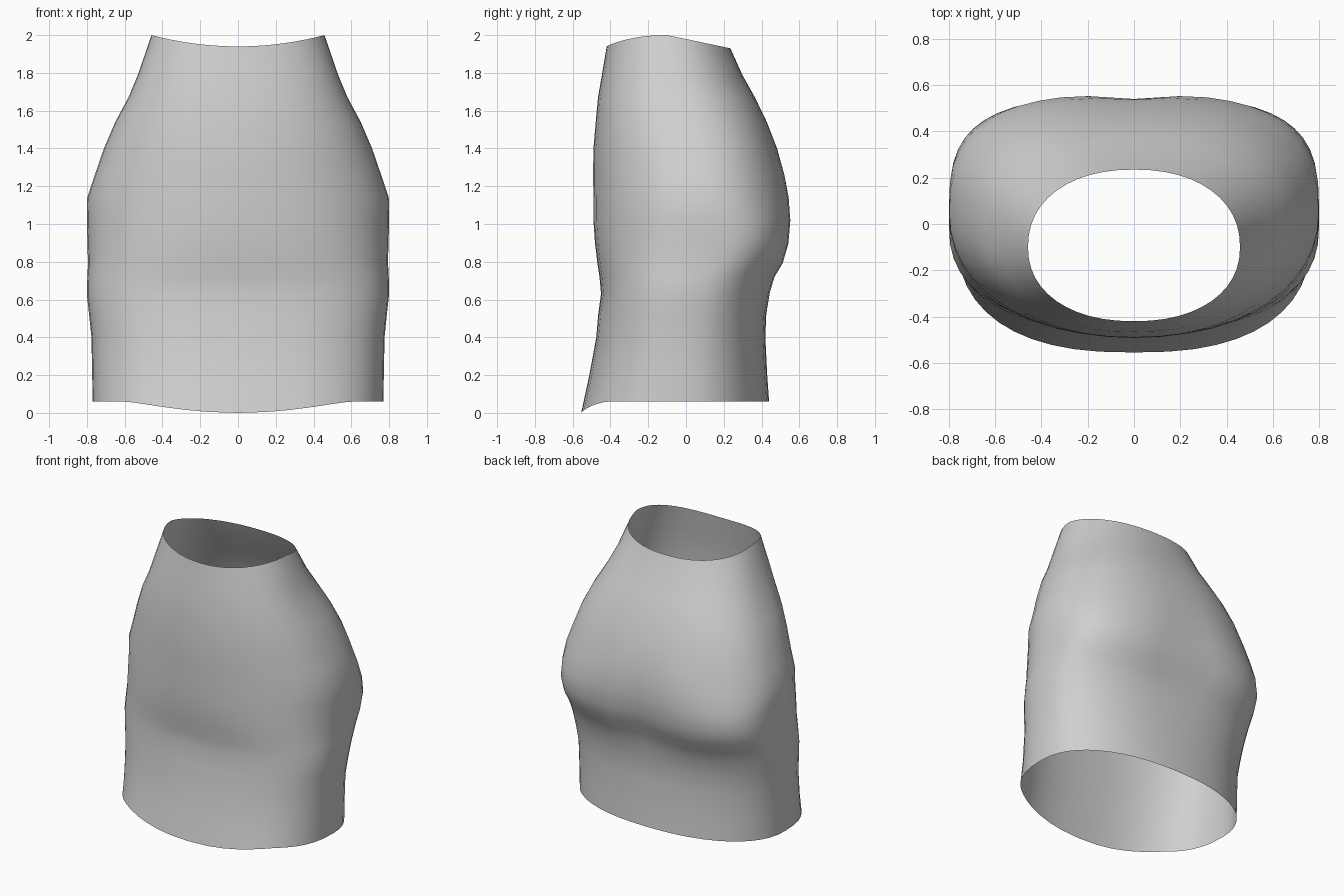
import bpy, bmesh, math

# Rings of the skirt: height, half width, front y, back y, side y, front squareness, back squareness
RINGS = [
    (0.06, 0.770, -0.555, 0.440, -0.02, 2.5, 2.25),
    (0.20, 0.772, -0.512, 0.430, -0.02, 2.5, 2.3),
    (0.40, 0.776, -0.475, 0.420, -0.02, 2.5, 2.4),
    (0.52, 0.788, -0.465, 0.425, -0.01, 2.5, 2.5),
    (0.63, 0.800, -0.450, 0.445, 0.00, 2.5, 2.6),
    (0.72, 0.798, -0.458, 0.470, 0.02, 2.45, 2.9),
    (0.80, 0.794, -0.470, 0.512, 0.04, 2.4, 3.2),
    (0.90, 0.797, -0.482, 0.538, 0.05, 2.3, 3.3),
    (1.02, 0.800, -0.490, 0.550, 0.06, 2.2, 2.9),
    (1.14, 0.798, -0.490, 0.545, 0.05, 2.15, 2.5),
    (1.26, 0.758, -0.492, 0.523, 0.04, 2.15, 2.45),
    (1.40, 0.710, -0.490, 0.482, 0.02, 2.2, 2.45),
    (1.54, 0.650, -0.478, 0.428, -0.02, 2.25, 2.45),
    (1.67, 0.580, -0.466, 0.365, -0.05, 2.3, 2.4),
    (1.79, 0.530, -0.445, 0.298, -0.08, 2.3, 2.3),
    (1.94, 0.458, -0.420, 0.235, -0.10, 2.2, 2.2),
]
SIDES = 48


def ring_point(i, k):
    z, w, front, back, mid, nf, nb = RINGS[i]
    a = 2 * math.pi * k / SIDES
    c, s = math.cos(a), math.sin(a)
    n = nb if s > 0 else nf
    u = math.copysign(abs(c) ** (2 / n), c)
    v = abs(s) ** (2 / n)
    y = mid + v * ((back if s > 0 else front) - mid)
    if s > 0 and 0.7 < z < 1.3:
        # shallow groove down the middle of the back
        t = math.sin(math.pi * (z - 0.7) / 0.6)
        y += 0.01 * t * (1 - 2 * math.exp(-(u / 0.2) ** 2)) * v ** 4
    if s > 0 and 0.5 < z < 1.1:
        # the fold below the seat rises in the middle and towards the sides
        t = math.sin(math.pi * (z - 0.5) / 0.6)
        z += t * (0.035 * math.exp(-(u / 0.2) ** 2) + 0.07 * u ** 4 * v - 0.01)
    # hem dips at the front, waist dips at the front and back
    if i == 0 and s < 0:
        z -= 0.06 * max(0, 1 - (u * w / 0.6) ** 2) ** 1.3
    if i == len(RINGS) - 1:
        z = 2.0 - (0.07 * v if s > 0 else 0.06 * (1 - u * u))
    return u * w, y, z


# Open tube lofted through the rings
bm = bmesh.new()
loops = [[bm.verts.new(ring_point(i, k)) for k in range(SIDES)] for i in range(len(RINGS))]
for low, high in zip(loops, loops[1:]):
    for k in range(SIDES):
        j = (k + 1) % SIDES
        bm.faces.new((low[k], low[j], high[j], high[k])).smooth = True

mesh = bpy.data.meshes.new("skirt")
bm.to_mesh(mesh)
bm.free()

# Plain grey cloth
cloth = bpy.data.materials.new("light grey cloth")
cloth.diffuse_color = (0.63, 0.63, 0.63, 1)
mesh.materials.append(cloth)

skirt = bpy.data.objects.new("skirt", mesh)
bpy.context.collection.objects.link(skirt)
